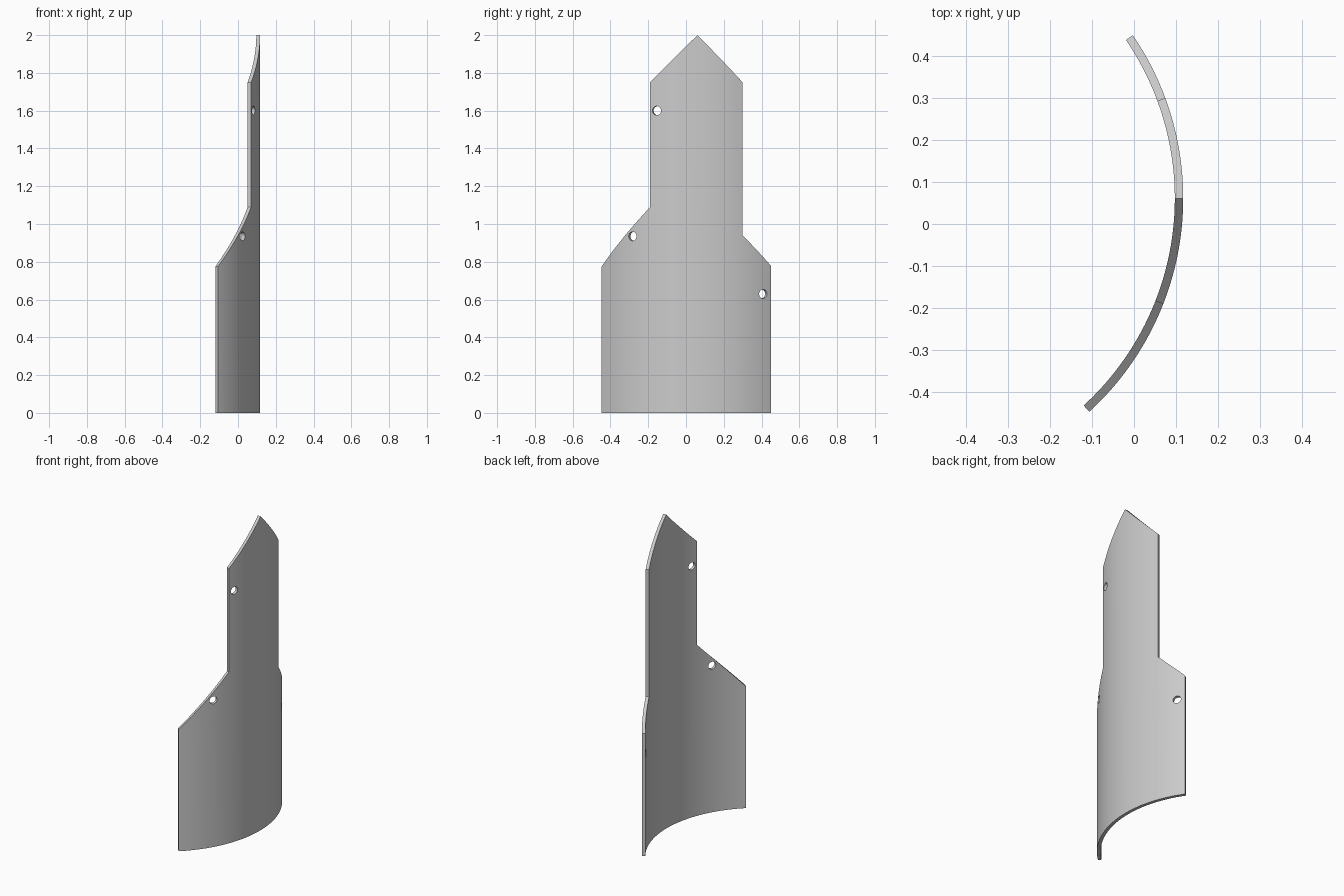
import bpy, bmesh
from math import sin, cos, radians, degrees
from mathutils import Vector, Matrix

cube = bpy.data.objects.get("Cube")
if cube:
    bpy.data.objects.remove(cube, do_unlink=True)

R_OUT, THICK = 0.688, 0.02
CX, CY = -0.571, 0.061


def bend(angle, radius, z):
    """Point on the plate's cylinder at an angle in degrees."""
    a = radians(angle)
    return Vector((CX + radius * cos(a), CY + radius * sin(a), z))


# Plain grey finish
grey = bpy.data.materials.new("plain grey")
grey.use_nodes = True
colour = (0.6, 0.6, 0.6, 1)
grey.diffuse_color = colour
grey.node_tree.nodes["Principled BSDF"].inputs["Base Color"].default_value = colour

# Unrolled outline: angle around the cylinder, height
outline = [(-47.5, 0), (34.3, 0), (34.3, 0.78), (20.3, 0.94), (20.3, 1.75),
           (0, 2), (-21.4, 1.75), (-21.4, 1.09), (-47.5, 0.775)]
bm = bmesh.new()
bm.faces.new([bm.verts.new((a, 0, z)) for a, z in outline])

# Slice into narrow strips, then roll to the outer radius
STRIPS = 64
for i in range(1, STRIPS):
    a = -47.5 + 81.8 * i / STRIPS
    bmesh.ops.bisect_plane(bm, geom=bm.verts[:] + bm.edges[:] + bm.faces[:],
                           plane_co=(a, 0, 0), plane_no=(1, 0, 0), dist=1e-5)
for v in bm.verts:
    v.co = bend(v.co.x, R_OUT, v.co.z)

# Give the plate its thickness towards the axis
result = bmesh.ops.extrude_face_region(bm, geom=bm.faces[:], use_keep_orig=True)
for v in result["geom"]:
    if isinstance(v, bmesh.types.BMVert):
        radial = Vector((v.co.x - CX, v.co.y - CY, 0)).normalized()
        v.co -= radial * THICK
bmesh.ops.recalc_face_normals(bm, faces=bm.faces[:])
mesh = bpy.data.meshes.new("curved_plate")
bm.to_mesh(mesh)
bm.free()
mesh.materials.append(grey)
plate = bpy.data.objects.new("curved_plate", mesh)
bpy.context.collection.objects.link(plate)

# Radial drill holes
for i, (angle, z) in enumerate([(-18.3, 1.6), (-30, 0.935), (30.3, 0.63)]):
    bm = bmesh.new()
    turn = Matrix.Rotation(radians(angle), 4, 'Z') @ Matrix.Rotation(radians(90), 4, 'Y')
    place = Matrix.Translation(bend(angle, R_OUT - THICK / 2, z))
    bmesh.ops.create_cone(bm, cap_ends=True, segments=32, radius1=0.024,
                          radius2=0.024, depth=0.1, matrix=place @ turn)
    cutter_mesh = bpy.data.meshes.new("hole_cutter")
    bm.to_mesh(cutter_mesh)
    bm.free()
    cutter_mesh.materials.append(grey)
    cutter = bpy.data.objects.new(f"hole_cutter_{i + 1}", cutter_mesh)
    bpy.context.collection.objects.link(cutter)
    cutter.hide_render = True
    mod = plate.modifiers.new("hole", 'BOOLEAN')
    mod.object, mod.operation, mod.solver = cutter, 'DIFFERENCE', 'EXACT'

# Bake the holes and drop the cutters
graph = bpy.context.evaluated_depsgraph_get()
drilled = bpy.data.meshes.new_from_object(plate.evaluated_get(graph))
plate.modifiers.clear()
plate.data = drilled
for obj in [o for o in bpy.data.objects if o.name.startswith("hole_cutter")]:
    bpy.data.objects.remove(obj, do_unlink=True)

# Smooth curve with crisp rims
bpy.ops.object.select_all(action='DESELECT')
plate.select_set(True)
bpy.context.view_layer.objects.active = plate
bpy.ops.object.shade_smooth_by_angle(angle=radians(30))
